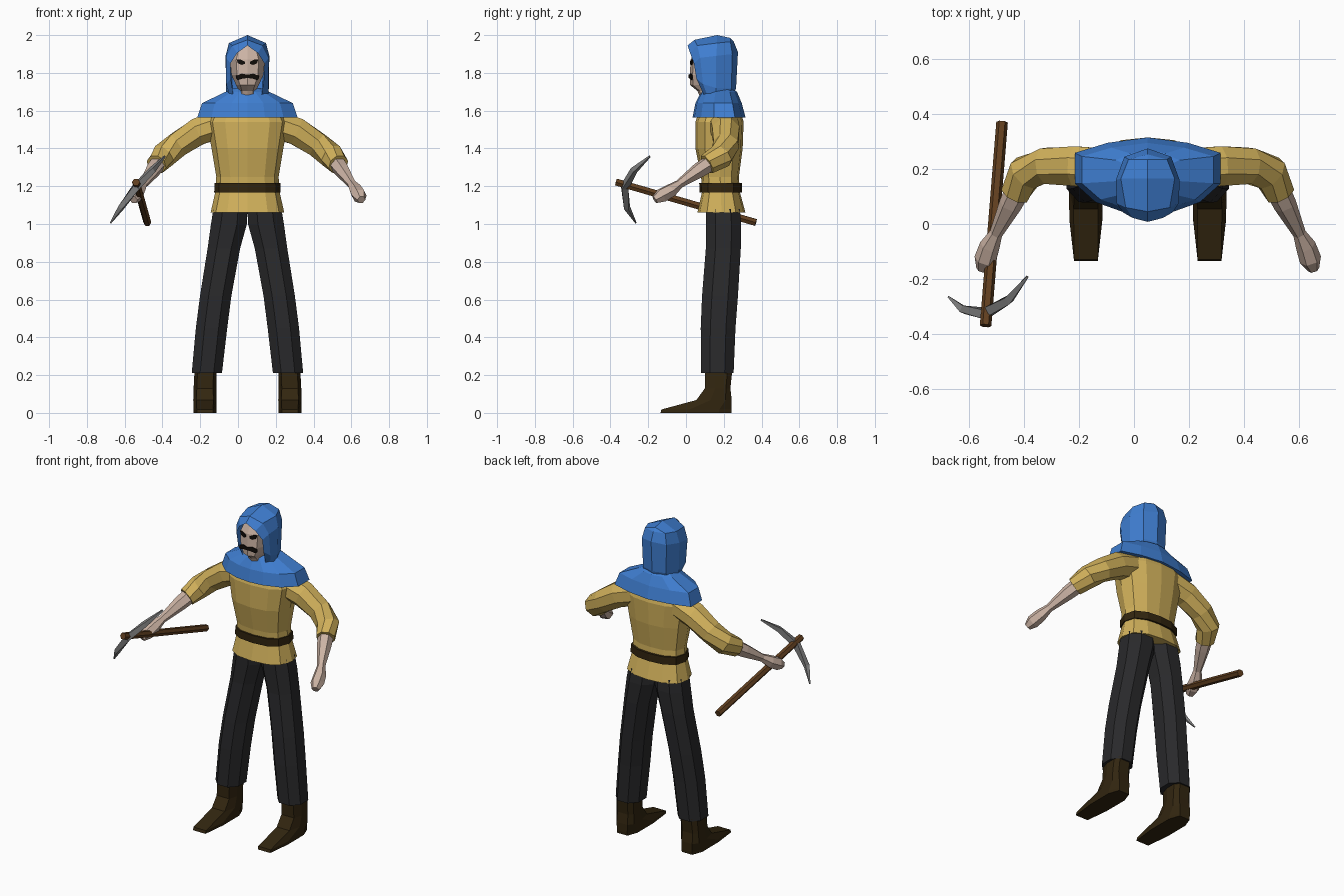
import bpy, bmesh, math
from mathutils import Vector

CX = 0.05  # body symmetry plane


def mat(name, *c):
    m = bpy.data.materials.new(name)
    m.diffuse_color = (*c, 1)
    return m


BLUE = mat("blue cloth", 0.05, 0.21, 0.64)
YELLOW = mat("yellow cloth", 0.64, 0.44, 0.105)
SKIN = mat("skin", 0.60, 0.45, 0.37)
DARK = mat("dark trousers", 0.022, 0.022, 0.024)
BOOT = mat("boot leather", 0.032, 0.019, 0.005)
WOOD = mat("wood", 0.12, 0.05, 0.014)
STEEL = mat("steel", 0.22, 0.22, 0.22)
BLACK = mat("black hair", 0.006, 0.004, 0.003)


def finish(name, bm, m):
    bmesh.ops.remove_doubles(bm, verts=bm.verts, dist=0.0005)
    bmesh.ops.recalc_face_normals(bm, faces=bm.faces)
    me = bpy.data.meshes.new(name)
    bm.to_mesh(me)
    bm.free()
    me.materials.append(m)
    ob = bpy.data.objects.new(name, me)
    bpy.context.collection.objects.link(ob)
    return ob


def loft(name, rings, m, closed=True):
    """Skin a list of point rings; closed rings get end caps."""
    bm = bmesh.new()
    vs = [[bm.verts.new(p) for p in r] for r in rings]
    n = len(vs[0])
    for a, b in zip(vs, vs[1:]):
        for i in range(n if closed else n - 1):
            j = (i + 1) % n
            bm.faces.new((a[i], a[j], b[j], b[i]))
    if closed:
        bm.faces.new(vs[0])
        bm.faces.new(vs[-1])
    return finish(name, bm, m)


def both(half):
    """Complete a half outline (front to back, x >= 0) into a loop."""
    return half + [(-x, y) for x, y in reversed(half) if x > 0]


def stack(name, shape, levels, m):
    """Horizontal sections: (z, centre x, half width, front y, back y)."""
    loft(name, [[(cx + u * hw, (f + b) / 2 + v * (b - f) / 2, z) for u, v in shape]
                for z, cx, hw, f, b in levels], m)


def tube(name, path, m, n=6, twist=0.0):
    """Round sections across a path of (x, y, z, radius)."""
    P = [Vector(p[:3]) for p in path]
    rings = []
    for i, p in enumerate(P):
        t = (P[min(i + 1, len(P) - 1)] - P[max(i - 1, 0)]).normalized()
        side = t.cross(Vector((0, 0, 1))).normalized()
        up = side.cross(t)
        rings.append([p + path[i][3] * (math.cos(a) * side + math.sin(a) * up)
                      for a in (math.tau * k / n + twist for k in range(n))])
    loft(name, rings, m)


# Tunic and belt
TORSO = both([(0, -1), (0.55, -0.9), (0.86, -0.6), (1, 0), (0.9, 0.6), (0.5, 0.92), (0, 1)])
stack("tunic", TORSO, [
    (1.06, CX, 0.195, 0.06, 0.315), (1.17, CX, 0.17, 0.085, 0.285),
    (1.25, CX, 0.165, 0.08, 0.28), (1.40, CX, 0.19, 0.05, 0.30),
    (1.54, CX, 0.215, 0.05, 0.305), (1.63, CX, 0.17, 0.08, 0.28)], YELLOW)
stack("belt", TORSO, [(1.168, CX, 0.176, 0.072, 0.297),
                      (1.216, CX, 0.174, 0.07, 0.297)], BOOT)

# Shoulder cape
CAPE = both([(0, -1), (0.35, -0.93), (0.72, -0.68), (1, -0.2), (1, 0.6), (0.55, 0.86), (0, 1)])
stack("shoulder_cape", CAPE, [
    (1.565, CX, 0.265, 0.035, 0.315), (1.64, CX, 0.24, 0.05, 0.295),
    (1.70, CX, 0.115, 0.08, 0.27), (1.72, CX, 0.07, 0.10, 0.24)], BLUE)

# Head
FACE = both([(0, -1), (0.65, -0.85), (1, -0.15), (0.8, 0.7), (0, 1)])
stack("head", FACE, [
    (1.62, CX, 0.055, 0.10, 0.22), (1.705, CX, 0.045, 0.06, 0.22),
    (1.735, CX, 0.06, 0.022, 0.22), (1.79, CX, 0.085, 0.02, 0.22),
    (1.87, CX, 0.092, 0.025, 0.22), (1.95, CX, 0.06, 0.06, 0.2)], SKIN)

# Hood: arches running over the head, from the front edge to the back seam
ARCHES = [
    [(0, 0.008, 1.945), (0.055, 0.022, 1.905), (0.09, 0.042, 1.85), (0.088, 0.055, 1.77), (0.07, 0.11, 1.65)],
    [(0, 0.045, 1.975), (0.08, 0.06, 1.945), (0.113, 0.075, 1.88), (0.112, 0.09, 1.74), (0.085, 0.125, 1.65)],
    [(0, 0.165, 2.0), (0.098, 0.165, 1.958), (0.116, 0.16, 1.89), (0.113, 0.16, 1.72), (0.11, 0.16, 1.64)],
    [(0, 0.235, 1.985), (0.07, 0.235, 1.965), (0.085, 0.245, 1.90), (0.08, 0.24, 1.72), (0.08, 0.22, 1.64)],
    [(0, 0.235, 1.985), (0, 0.253, 1.965), (0, 0.275, 1.91), (0, 0.265, 1.72), (0, 0.235, 1.64)]]
loft("hood", [[(CX - x, y, z) for x, y, z in reversed(a)] +
              [(CX + x, y, z) for x, y, z in a[1:]] for a in ARCHES], BLUE, closed=False)


# Painted face details as thin plates following the face slope
def plate(name, outline, s, front):
    bm = bmesh.new()
    f = bm.faces.new([bm.verts.new((CX + s * x, front + 0.25 * x, z)) for x, z in outline])
    r = bmesh.ops.extrude_face_region(bm, geom=[f])
    for v in r["geom"]:
        if isinstance(v, bmesh.types.BMVert):
            v.co.y += 0.007
    finish(name, bm, BLACK)


# Trousers, boots, arms and face sides, mirrored
LEG = both([(0.45, -1), (1, -0.45), (1, 0.45), (0.45, 1)])
SHOE = both([(0.72, -1), (1, -0.2), (1, 0.65), (0.6, 1)])
for s, tag in ((1, "left"), (-1, "right")):
    stack(tag + "_trouser_leg", LEG, [
        (0.21, CX + s * 0.215, 0.08, 0.08, 0.252), (0.45, CX + s * 0.19, 0.083, 0.078, 0.262),
        (0.62, CX + s * 0.168, 0.083, 0.085, 0.275), (0.87, CX + s * 0.125, 0.086, 0.105, 0.29),
        (1.0, CX + s * 0.098, 0.095, 0.105, 0.292), (1.08, CX + s * 0.09, 0.09, 0.105, 0.285)], DARK)
    stack(tag + "_boot", SHOE, [
        (0, CX + s * 0.225, 0.06, -0.135, 0.24), (0.018, CX + s * 0.225, 0.06, -0.13, 0.242),
        (0.068, CX + s * 0.225, 0.062, 0.055, 0.242), (0.13, CX + s * 0.225, 0.06, 0.10, 0.235),
        (0.225, CX + s * 0.222, 0.058, 0.10, 0.245)], BOOT)
    arm = lambda pts: [(CX + s * x, y, z, r) for x, y, z, r in pts]
    tube(tag + "_sleeve", arm([
        (0.14, 0.20, 1.53, 0.08), (0.26, 0.21, 1.49, 0.078), (0.37, 0.212, 1.42, 0.07),
        (0.445, 0.185, 1.36, 0.068), (0.482, 0.11, 1.315, 0.056)]), YELLOW, 8, math.pi / 8)
    tube(tag + "_forearm_and_hand", arm([
        (0.465, 0.14, 1.33, 0.046), (0.50, 0.07, 1.285, 0.042), (0.552, -0.035, 1.212, 0.024),
        (0.575, -0.08, 1.178, 0.037), (0.592, -0.13, 1.15, 0.04), (0.603, -0.165, 1.128, 0.022)]), SKIN)
    plate(tag + "_eye", [(0.014, 1.848), (0.03, 1.842), (0.05, 1.85), (0.058, 1.872),
                         (0.04, 1.872), (0.014, 1.86)], s, 0.017)
    plate(tag + "_moustache", [(0, 1.773), (0.025, 1.77), (0.05, 1.762), (0.062, 1.772),
                               (0.06, 1.785), (0.03, 1.796), (0, 1.79)], s, 0.014)

# Pickaxe
tube("pickaxe_handle", [(-0.54, -0.37, 1.222, 0.021), (-0.48, 0.37, 1.008, 0.021)], WOOD, 6)
tube("pickaxe_head", [
    (-0.388, -0.192, 1.358, 0.006), (-0.455, -0.275, 1.285, 0.02), (-0.54, -0.325, 1.195, 0.025),
    (-0.62, -0.312, 1.085, 0.018), (-0.675, -0.265, 1.005, 0.004)], STEEL, 4, math.pi / 4)
